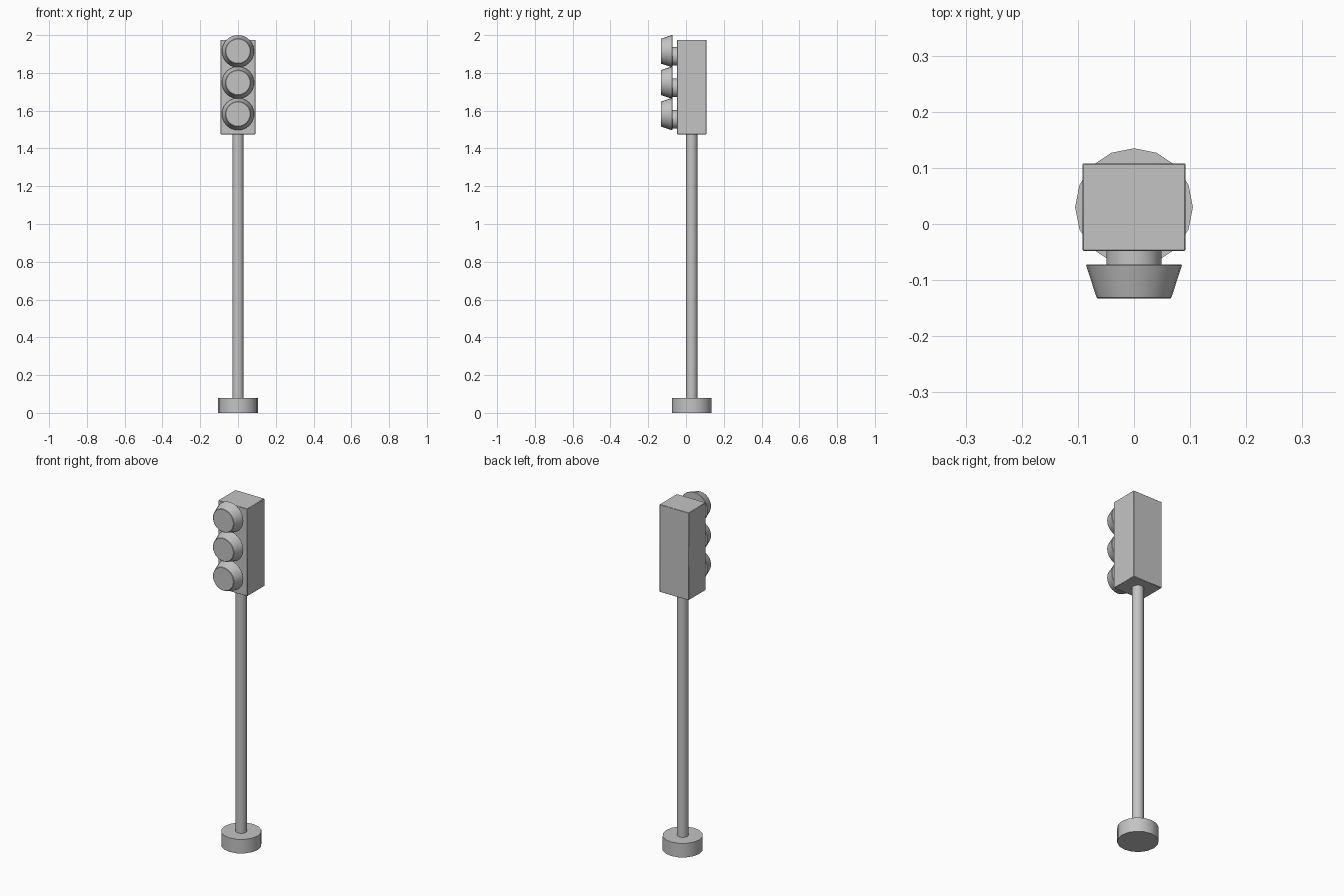
import bpy
import math

cube = bpy.data.objects.get("Cube")
if cube:
    bpy.data.objects.remove(cube, do_unlink=True)

grey = bpy.data.materials.new("plain grey")
grey.use_nodes = True
colour = (0.55, 0.55, 0.55, 1)
grey.diffuse_color = colour
grey.node_tree.nodes["Principled BSDF"].inputs["Base Color"].default_value = colour

AXIS_Y = 0.03  # line of the pole, behind the centre


def finish(name, bevel=0.0):
    obj = bpy.context.object
    obj.name = name
    obj.data.materials.append(grey)
    bpy.ops.object.transform_apply(location=False, rotation=True, scale=True)
    if bevel:
        mod = obj.modifiers.new("soft edge", "BEVEL")
        mod.width = bevel
        mod.segments = 1
    bpy.ops.object.shade_smooth_by_angle(angle=math.radians(30))
    return obj


def upright(name, radius, bottom, top):
    bpy.ops.mesh.primitive_cylinder_add(
        vertices=16, radius=radius, depth=top - bottom,
        location=(0, AXIS_Y, (bottom + top) / 2))
    finish(name)


def forward_cone(name, back_radius, front_radius, back, front, z, bevel=0.0):
    # the narrow end points toward -y
    bpy.ops.mesh.primitive_cone_add(
        vertices=24, radius1=back_radius, radius2=front_radius,
        depth=back - front, location=(0, (back + front) / 2, z),
        rotation=(math.pi / 2, 0, 0))
    finish(name, bevel)


# Foot and pole
upright("base", 0.105, 0, 0.08)
upright("pole", 0.03, 0.07, 1.49)

# Signal housing
bpy.ops.mesh.primitive_cube_add(size=1, location=(0, AXIS_Y, 1.725))
bpy.context.object.scale = (0.184, 0.156, 0.5)
finish("housing", 0.002)

# Three lamps, each a tapered cup on a short neck set lower than its centre
for i, place in enumerate(("bottom", "middle", "top")):
    z = 1.582 + i * 0.1665
    forward_cone(place + "_lamp_neck", 0.049, 0.049, -0.04, -0.075, z - 0.027)
    forward_cone(place + "_lamp", 0.086, 0.066, -0.072, -0.133, z, 0.002)
